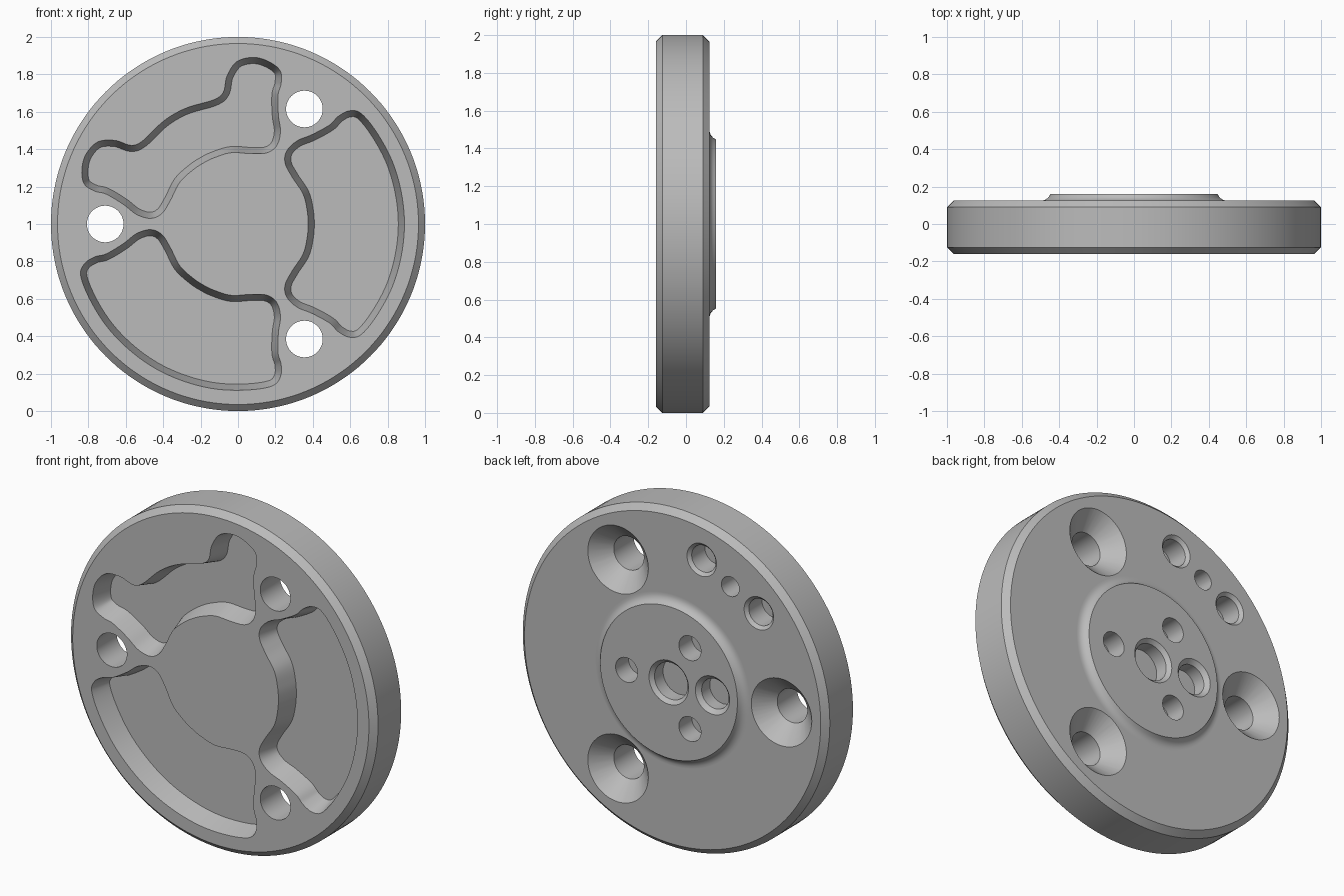
import bpy
import bmesh
import math
from mathutils import Vector

if "Cube" in bpy.data.objects:
    bpy.data.objects.remove(bpy.data.objects["Cube"])

FRONT, BACK, TOP = -0.16, 0.125, 0.16
CENTRE_Z = 1.0


def bridge(bm, loops):
    """Skin a stack of closed loops into a capped solid."""
    rings = [[bm.verts.new(p) for p in loop] for loop in loops]
    for a, b in zip(rings, rings[1:]):
        n = len(a)
        for i in range(n):
            j = (i + 1) % n
            bm.faces.new((a[i], a[j], b[j], b[i]))
    bm.faces.new(rings[0])
    bm.faces.new(rings[-1])


def lathe(bm, profile, x=0.0, z=0.0, segments=48):
    """Turn a (radius, y) profile about an axis parallel to y."""
    turn = [i * math.tau / segments for i in range(segments)]
    bridge(bm, [[(x + r * math.cos(t), y, CENTRE_Z + z + r * math.sin(t))
                 for t in turn] for r, y in profile])


def smooth_loop(half, steps=6):
    """Mirror a half outline and run a closed smooth curve through it."""
    pts = [Vector(p) for p in half]
    pts += [Vector((p.x, -p.y)) for p in reversed(pts[1:-1])]
    n, out = len(pts), []
    for i in range(n):
        a, b, c, d = (pts[(i + k) % n] for k in (-1, 0, 1, 2))
        for s in range(steps):
            t = s / steps
            out.append(0.5 * (2 * b + (c - a) * t + (2 * a - 5 * b + 4 * c - d) * t ** 2
                              + (3 * b - a - 3 * c + d) * t ** 3))
    return out


def inset(loop, amount):
    """Offset a counter-clockwise loop inward."""
    out = []
    for i, p in enumerate(loop):
        d = (loop[(i + 1) % len(loop)] - loop[i - 1]).normalized()
        out.append(p + Vector((-d.y, d.x)) * amount)
    return out


def pocket(bm, half, angle, depth=0.12, draft=0.033):
    """Recess with sloping walls, cut from the front face."""
    loop = smooth_loop(half)
    c, s = math.cos(angle), math.sin(angle)
    over = 0.02
    layers = [(-draft * over / depth, FRONT - over), (draft, FRONT + depth)]
    bridge(bm, [[(c * p.x - s * p.y, y, CENTRE_Z + s * p.x + c * p.y)
                 for p in inset(loop, k)] for k, y in layers])


def finish(bm, name):
    bmesh.ops.recalc_face_normals(bm, faces=bm.faces)
    mesh = bpy.data.meshes.new(name)
    bm.to_mesh(mesh)
    bm.free()
    obj = bpy.data.objects.new(name, mesh)
    bpy.context.collection.objects.link(obj)
    return obj


# Chamfered disc with a raised, filleted boss on the back
bm = bmesh.new()
lathe(bm, [(0.965, FRONT), (1, FRONT + 0.035), (1, BACK - 0.035), (0.965, BACK),
           (0.505, BACK), (0.49, BACK), (0.472, 0.131), (0.457, 0.143), (0.447, TOP)],
      segments=144)
disc = finish(bm, "flange_disc")

# Cutters: pockets, bolt holes, blind holes
bm = bmesh.new()
inner_edge = [(0.595, 0.605), (0.535, 0.575), (0.49, 0.53), (0.396, 0.478),
              (0.315, 0.444), (0.26, 0.39), (0.252, 0.325), (0.29, 0.25),
              (0.348, 0.16), (0.37, 0.07), (0.375, 0)]
wide_edge = [(0.89, 0), (0.873, 0.17), (0.825, 0.335), (0.745, 0.485), (0.66, 0.59)]
lobed_edge = [(0.68, 0), (0.672, 0.09), (0.64, 0.22), (0.65, 0.285), (0.715, 0.345),
              (0.755, 0.43), (0.728, 0.52), (0.665, 0.58)]
for k, outer in enumerate((wide_edge, lobed_edge, wide_edge)):
    pocket(bm, outer + inner_edge, k * math.tau / 3)


def blind_hole(x, z, rim, bore, surface, depth):
    """Hole with a short bevelled lip."""
    lip = rim - bore
    profile = [(rim, surface + 0.02), (rim, surface)] if lip else [(bore, surface + 0.02)]
    lathe(bm, profile + [(bore, surface - lip), (bore, surface - depth)], x, z)


for k in range(3):
    a = math.pi / 3 + k * math.tau / 3
    # Countersunk through holes
    lathe(bm, [(0.217, BACK + 0.02), (0.098, BACK - 0.1), (0.098, FRONT - 0.02)],
          0.71 * math.cos(a), 0.71 * math.sin(a))
    # Small boss holes
    b = k * math.tau / 3
    blind_hole(0.275 * math.cos(b), 0.275 * math.sin(b), 0.072, 0.072, TOP, 0.12)

blind_hole(0, 0, 0.129, 0.108, TOP, 0.1)
blind_hole(-0.285, 0, 0.112, 0.088, TOP, 0.1)

# Row of three holes near the rim, along the tangent
a = math.tau / 3
for shift, rim, bore in ((-0.215, 0.096, 0.078), (0, 0.058, 0.058), (0.215, 0.096, 0.078)):
    blind_hole(0.752 * math.cos(a) - shift * math.sin(a),
               0.752 * math.sin(a) + shift * math.cos(a), rim, bore, BACK, 0.14)
cutter = finish(bm, "hole_cutter")
cutter.hide_render = True

# Cut, then remove the helper
bpy.context.view_layer.objects.active = disc
disc.select_set(True)
cut = disc.modifiers.new("holes", "BOOLEAN")
cut.operation, cut.solver, cut.object = "DIFFERENCE", "EXACT", cutter
bpy.ops.object.modifier_apply(modifier=cut.name)
bpy.data.objects.remove(cutter)

# Plain grey metal
grey = bpy.data.materials.new("plain_grey")
grey.use_nodes = True
colour = (0.5, 0.5, 0.5, 1)
grey.diffuse_color = colour
grey.node_tree.nodes["Principled BSDF"].inputs["Base Color"].default_value = colour
disc.data.materials.clear()
disc.data.materials.append(grey)
bpy.ops.object.shade_smooth_by_angle(angle=math.radians(30))
